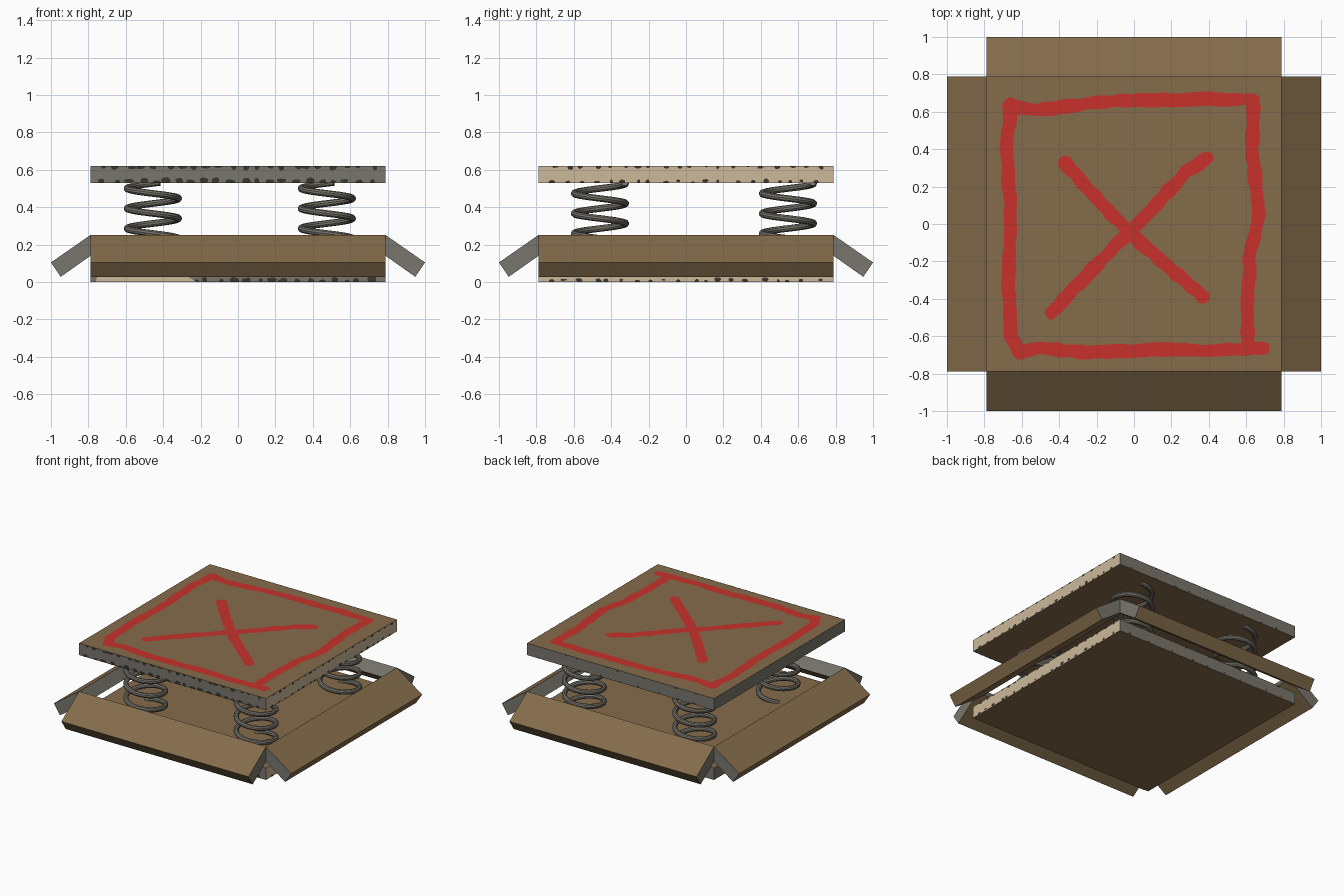
import bpy, bmesh, math, random
from mathutils import Vector, Matrix

if "Cube" in bpy.data.objects:
    bpy.data.objects.remove(bpy.data.objects["Cube"])

random.seed(4)


def material(name, rgb):
    m = bpy.data.materials.new(name)
    m.diffuse_color = (*rgb, 1)
    m.use_nodes = True
    m.node_tree.nodes["Principled BSDF"].inputs["Base Color"].default_value = m.diffuse_color
    return m


BROWN = material("brown board", (0.233, 0.150, 0.071))
CREAM = material("cream edge", (0.610, 0.485, 0.328))
GREY = material("grey metal", (0.190, 0.180, 0.150))
DARK = material("dark speckle", (0.040, 0.038, 0.027))
RED = material("red paint", (0.577, 0.031, 0.025))

H = 0.788   # half width of the boards
T = 0.09    # board thickness


def finish(bm, name, mats):
    me = bpy.data.meshes.new(name)
    bm.to_mesh(me)
    bm.free()
    for m in mats:
        me.materials.append(m)
    ob = bpy.data.objects.new(name, me)
    bpy.context.collection.objects.link(ob)
    return ob


# Square boards: brown faces, cream right edge, grey on the other edges
def board(name, z0):
    bm = bmesh.new()
    bmesh.ops.create_cube(bm, size=1, matrix=Matrix.Translation((0, 0, z0 + T / 2))
                          @ Matrix.Diagonal((2 * H, 2 * H, T, 1)))
    bm.normal_update()
    for f in bm.faces:
        n = f.normal
        f.material_index = 0 if abs(n.z) > 0.5 else (1 if n.x > 0.5 else 2)
    finish(bm, name, [BROWN, CREAM, GREY])


# Worn speckles hugging the upper and lower rim of one board edge
def speckles(name, z0, turn, count, size):
    bm = bmesh.new()
    rot = Matrix.Rotation(turn, 4, 'Z')
    for row in (0, 1):
        for i in range(count):
            x = -H + 0.04 + (i + random.uniform(0.2, 0.8)) * (2 * H - 0.08) / count
            z = z0 + (T - 0.004 if row else 0.008) + random.uniform(-0.006, 0.006)
            w, h = size * random.uniform(0.5, 1.1), size * random.uniform(0.3, 0.75)
            ring = []
            for k in range(10):
                a, r = k * math.tau / 10, random.uniform(0.75, 1.1)
                zz = min(max(z + h * r * math.sin(a), z0 + 0.0005 * (k % 3)),
                         z0 + T - 0.0005 * (k % 3))
                ring.append(bm.verts.new(rot @ Vector((x + w * r * math.cos(a), -H - 0.002, zz))))
            bm.faces.new(ring)
    finish(bm, name, [DARK])


for part, z0 in (("base_board", 0), ("top_board", 0.53)):
    board(part, z0)
    speckles(part + "_front_speckles", z0, 0, 22, 0.027)
    speckles(part + "_right_speckles", z0, math.pi / 2, 20, 0.018)
    speckles(part + "_back_speckles", z0, math.pi, 9, 0.013)

# Bare cream stretch on the left of the base front edge
bm = bmesh.new()
bm.faces.new([bm.verts.new((x, -H - 0.004, z)) for x, z in
              ((-0.76, 0.0), (-0.22, 0.0), (-0.27, 0.03), (-0.3, T), (-0.74, T))])
finish(bm, "base_front_bare_patch", [CREAM])

# Four sloping side flaps: one profile, swept along the side and rotated
PROFILE = [(0.787, 0.253), (1.0, 0.105), (0.948, 0.028), (0.735, 0.178)]
for i, side in enumerate(("right", "back", "left", "front")):
    bm = bmesh.new()
    rot = Matrix.Rotation(i * math.pi / 2, 4, 'Z')
    a, b = [[bm.verts.new(rot @ Vector((x, y, z))) for x, z in PROFILE] for y in (-H, H)]
    bm.faces.new(a).material_index = 1
    bm.faces.new(b[::-1]).material_index = 1
    for k in range(4):
        j = (k + 1) % 4
        f = bm.faces.new((a[k], b[k], b[j], a[j]))
        f.material_index = 1 if k == 3 else 0    # inner end is grey
    bmesh.ops.recalc_face_normals(bm, faces=bm.faces)
    finish(bm, side + "_flap", [BROWN, GREY])


# Coil springs between the boards
def spring(name, cx, cy):
    cu = bpy.data.curves.new(name, 'CURVE')
    cu.dimensions = '3D'
    cu.bevel_depth = 0.018
    cu.bevel_resolution = 3
    cu.use_fill_caps = True
    pitch, top, bottom, n = 0.107, 0.532, 0.088, 120
    sp = cu.splines.new('POLY')
    sp.points.add(n)
    for i, p in enumerate(sp.points):
        z = top + (bottom - top) * i / n
        a = (0.447 - z) / pitch * math.tau
        p.co = (cx + 0.138 * math.cos(a), cy + 0.138 * math.sin(a), z, 1)
    cu.materials.append(GREY)
    ob = bpy.data.objects.new(name, cu)
    bpy.context.collection.objects.link(ob)
    bpy.ops.object.select_all(action='DESELECT')
    ob.select_set(True)
    bpy.context.view_layer.objects.active = ob
    bpy.ops.object.convert(target='MESH')
    bpy.ops.object.shade_smooth_by_angle()


for xn, cx in (("left", -0.455), ("right", 0.475)):
    for yn, cy in (("front", -0.46), ("back", 0.545)):
        spring(f"{yn}_{xn}_spring", cx, cy)


# Hand-painted strokes: wobbly ribbons with round ends on the top board
def stroke(name, pts, z):
    pts = [Vector(p) for p in pts]
    path = []
    for p, q in zip(pts, pts[1:]):
        n = max(2, round((q - p).length / 0.045))
        path += [p.lerp(q, i / n) for i in range(n)]
    path.append(pts[-1])
    bm = bmesh.new()
    rows = []
    for i, p in enumerate(path):
        d = (path[min(i + 1, len(path) - 1)] - path[max(i - 1, 0)]).normalized()
        s = Vector((-d.y, d.x))
        ends = [p + s * random.uniform(0.030, 0.042), p - s * random.uniform(0.030, 0.042)]
        rows.append([bm.verts.new((*e, z)) for e in ends] + [d, p])
    for r, q in zip(rows, rows[1:]):
        bm.faces.new((r[0], r[1], q[1], q[0]))
    for (l, r, d, p), sign in ((rows[0], -1), (rows[-1], 1)):
        s = Vector((-d.y, d.x))
        arc = [bm.verts.new((*(p + 0.036 * (s * math.cos(t) + sign * d * math.sin(t))), z))
               for t in [k * math.pi / 6 for k in range(1, 6)]]
        bm.faces.new([l] + arc + [r])
    for f in bm.faces:
        f.normal_update()
        if f.normal.z < 0:
            f.normal_flip()
    finish(bm, name, [RED])


Z = 0.53 + T
stroke("paint_top_line", [(-0.67, .63), (-.52, .61), (-.35, .63), (-.2, .655), (.2, .665),
                          (.4, .67), (.63, .665)], Z + 0.002)
stroke("paint_bottom_line", [(-.61, -.69), (-.5, -.66), (-.25, -.69), (.1, -.67),
                             (.4, -.68), (.69, -.665)], Z + 0.002)
stroke("paint_left_line", [(-.66, .64), (-.68, .4), (-.66, .1), (-.67, -.3), (-.66, -.6),
                           (-.61, -.69)], Z + 0.003)
stroke("paint_right_line", [(.64, .66), (.63, .4), (.67, .05), (.62, -.15), (.61, -.4),
                            (.605, -.66)], Z + 0.003)
stroke("paint_cross_a", [(-.37, .33), (-.15, .08), (0, -.07), (.37, -.39)], Z + 0.002)
stroke("paint_cross_b", [(.39, .35), (.28, .28), (0, -.02), (-.2, -.22), (-.44, -.475)], Z + 0.003)
